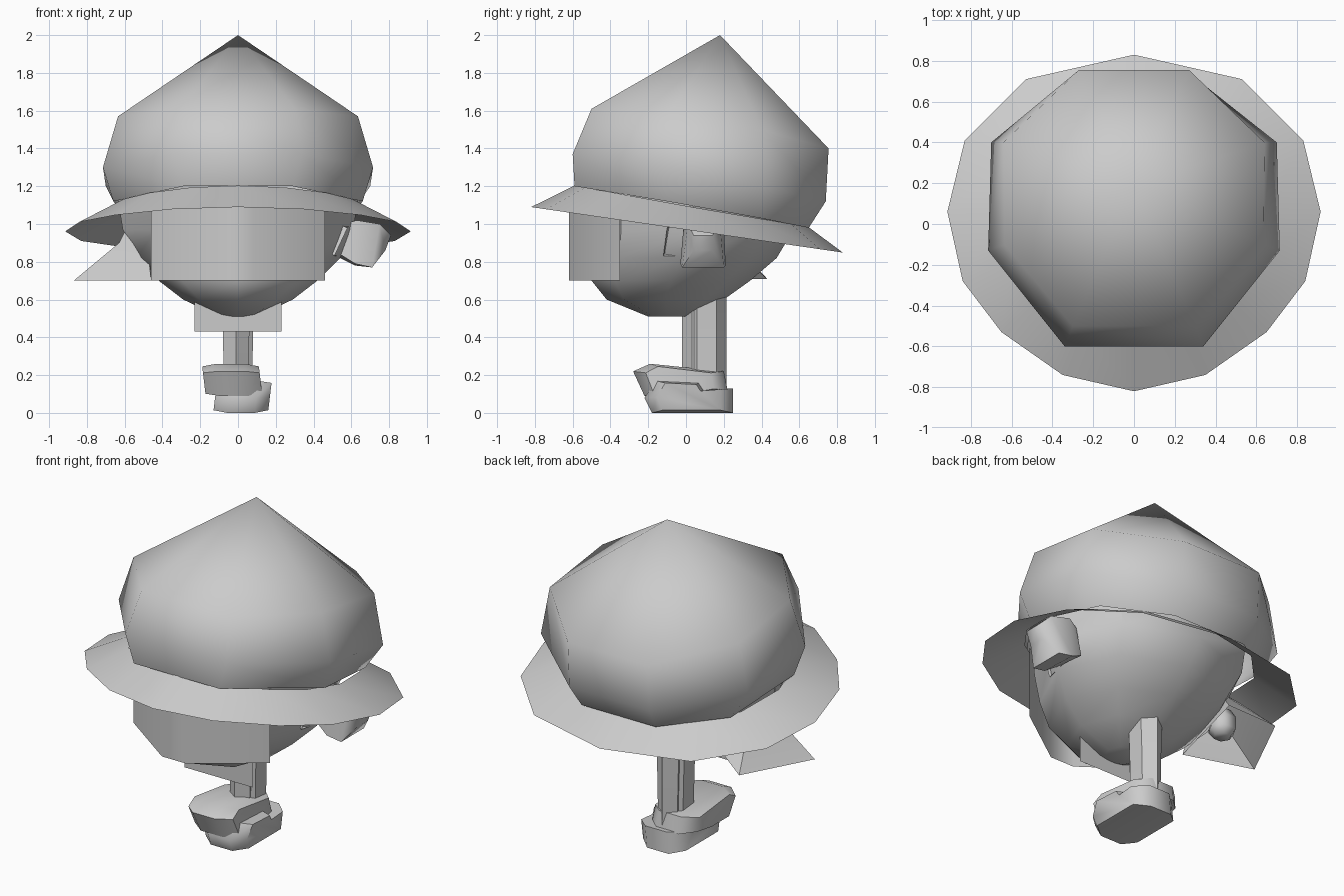
import bpy, bmesh, math

if "Cube" in bpy.data.objects:
    bpy.data.objects.remove(bpy.data.objects["Cube"])


def make(name, verts, faces, angle=40):
    me = bpy.data.meshes.new(name)
    me.from_pydata(verts, [], faces)
    bm = bmesh.new()
    bm.from_mesh(me)
    bmesh.ops.recalc_face_normals(bm, faces=bm.faces)
    bm.to_mesh(me)
    bm.free()
    ob = bpy.data.objects.new(name, me)
    bpy.context.collection.objects.link(ob)
    bpy.ops.object.select_all(action='DESELECT')
    ob.select_set(True)
    bpy.context.view_layer.objects.active = ob
    bpy.ops.object.shade_smooth_by_angle(angle=math.radians(angle))
    return ob


def loft(name, rings, cap_start=False, cap_end=False, apex=None, angle=40):
    """Skin a list of closed rings with equal point counts."""
    n = len(rings[0])
    verts = [p for r in rings for p in r]
    faces = [(k * n + i, k * n + (i + 1) % n, (k + 1) * n + (i + 1) % n, (k + 1) * n + i)
             for k in range(len(rings) - 1) for i in range(n)]
    last = (len(rings) - 1) * n
    if cap_start:
        faces.append(tuple(range(n)))
    if cap_end:
        faces.append(tuple(range(last, last + n)))
    if apex:
        verts.append(apex)
        faces += [(last + i, last + (i + 1) % n, len(verts) - 1) for i in range(n)]
    return make(name, verts, faces, angle)


def mirrored(half):
    """Close a back-to-front half outline across x = 0."""
    return half + [(-p[0], *p[1:]) for p in reversed(half) if p[0] > 1e-6]


def oval(n, cx, cy, z, rx, ry, turn=0):
    return [(cx + rx * math.cos(turn + 2 * math.pi * i / n),
             cy + ry * math.sin(turn + 2 * math.pi * i / n), z) for i in range(n)]


# hat crown: eight-sided, pointed
crown = [mirrored(h) for h in (
    [(.25, .65, .98), (.58, .4, 1.03), (.66, -.1, 1.12), (.29, -.59, 1.20)],
    [(.27, .74, 1.12), (.70, .4, 1.20), (.715, -.13, 1.30), (.34, -.60, 1.37)],
    [(.27, .755, 1.40), (.64, .4, 1.50), (.635, -.10, 1.57), (.30, -.50, 1.61)])]
loft("hat_crown", crown, apex=(0, .18, 2.0), angle=60)

# hat brim: tilted 14-sided ring
half = [(0, .83), (.53, .71), (.83, .41), (.915, .06), (.84, -.28), (.65, -.53), (.35, -.74), (0, -.82)]
outer = mirrored([(x, y, .97 - .146 * y) for x, y in half])
inner = mirrored([(x * .72, y * (.78 if y > 0 else .72),
                   1.095 - .177 * y * .75) for x, y in half])
loft("hat_brim", [outer, inner])

# head
head = []
for z, rx, front, back in ((.51, .10, -.2, 0), (.60, .29, -.42, .20), (.70, .42, -.50, .34),
                           (.82, .54, -.50, .48), (.97, .61, -.50, .57), (1.15, .64, -.50, .58)):
    head.append(oval(8, 0, (front + back) / 2, z, rx, (back - front) / 2))
loft("head", head, cap_start=True, cap_end=True)

# face mask strip
path = [(-.46, -.35), (-.08, -.62), (.08, -.62), (.46, -.35)]
make("face_mask", [(x, y, z) for z in (.70, 1.14) for x, y in path],
     [(i, i + 1, i + 5, i + 4) for i in range(3)])

# thin body flap under the chin
make("body_flap", [(-.23, -.19, .43), (.23, -.19, .43), (.23, -.19, .60), (-.23, -.19, .60)],
     [(0, 1, 2, 3)])

# legs
for name, x, y in (("right_leg", .01, .11), ("left_leg", -.01, .085)):
    loft(name, [oval(6, x, y, z, r, .105, math.pi / 6) for z, r in ((.14, .075), (.40, .08), (.64, .09))],
         cap_start=True, cap_end=True)


def shoe(name, profile, x0, x1, lean):
    """Side profile (y, z) extruded over x, with narrower ends and toes."""
    cy = sum(p[0] for p in profile) / len(profile)
    cz = sum(p[1] for p in profile) / len(profile)
    w = x1 - x0
    rings = []
    for t, s in ((0, .72), (.25, 1), (.75, 1), (1, .72)):
        rings.append([(x0 + w * t + lean * (z - cz), cy + (y - cy) * s, cz + (z - cz) * (.85 + .15 * (s == 1)))
                      for y, z in profile])
    loft(name, rings, True, True, angle=50)


# shoes, one behind and above the other
shoe("left_shoe", [(-.22, .09), (-.28, .22), (-.19, .26), (.20, .22), (.22, .12), (.02, .09)], -.18, .12, -.1)
shoe("right_shoe", [(-.18, 0), (-.22, .08), (-.16, .17), (.07, .16), (.10, .12), (.25, .13), (.25, 0)],
     -.12, .17, .1)

# right hand and its cuff
loft("right_hand", [
    [(.54, -.01, .84), (.54, .19, .82), (.56, .17, 1.0), (.56, .01, 1.0)],
    [(.62, -.03, .79), (.62, .21, .78), (.63, .20, 1.02), (.63, -.01, 1.02)],
    [(.71, -.02, .77), (.71, .20, .77), (.75, .18, 1.0), (.75, .01, 1.0)],
    [(.78, .04, .86), (.78, .14, .86), (.81, .14, .94), (.81, .04, .94)]], True, True, angle=60)
loft("right_sleeve", [
    [(.40, -.05, .94), (.40, .10, .92), (.42, .10, 1.02), (.42, -.03, 1.04)],
    [(.51, -.12, .83), (.57, .14, .83), (.60, .12, 1.0), (.58, -.10, .98)]], True)

# left flared sleeve, open below, with a small hand inside
loft("left_sleeve", [
    [(-.87, 0, .70), (-.66, .43, .71), (-.42, .32, .80), (-.46, -.13, .70)],
    [(-.63, .02, .90), (-.58, .22, .92), (-.44, .20, .95), (-.48, -.08, .90)],
    [(-.58, .03, 1.0), (-.54, .12, 1.01), (-.46, .12, 1.02), (-.47, -.03, 1.01)]], cap_end=True)
loft("left_hand", [oval(6, -.57, .08, z, r, r) for z, r in ((.76, .05), (.80, .08), (.87, .08), (.92, .05))],
     True, True, angle=60)
